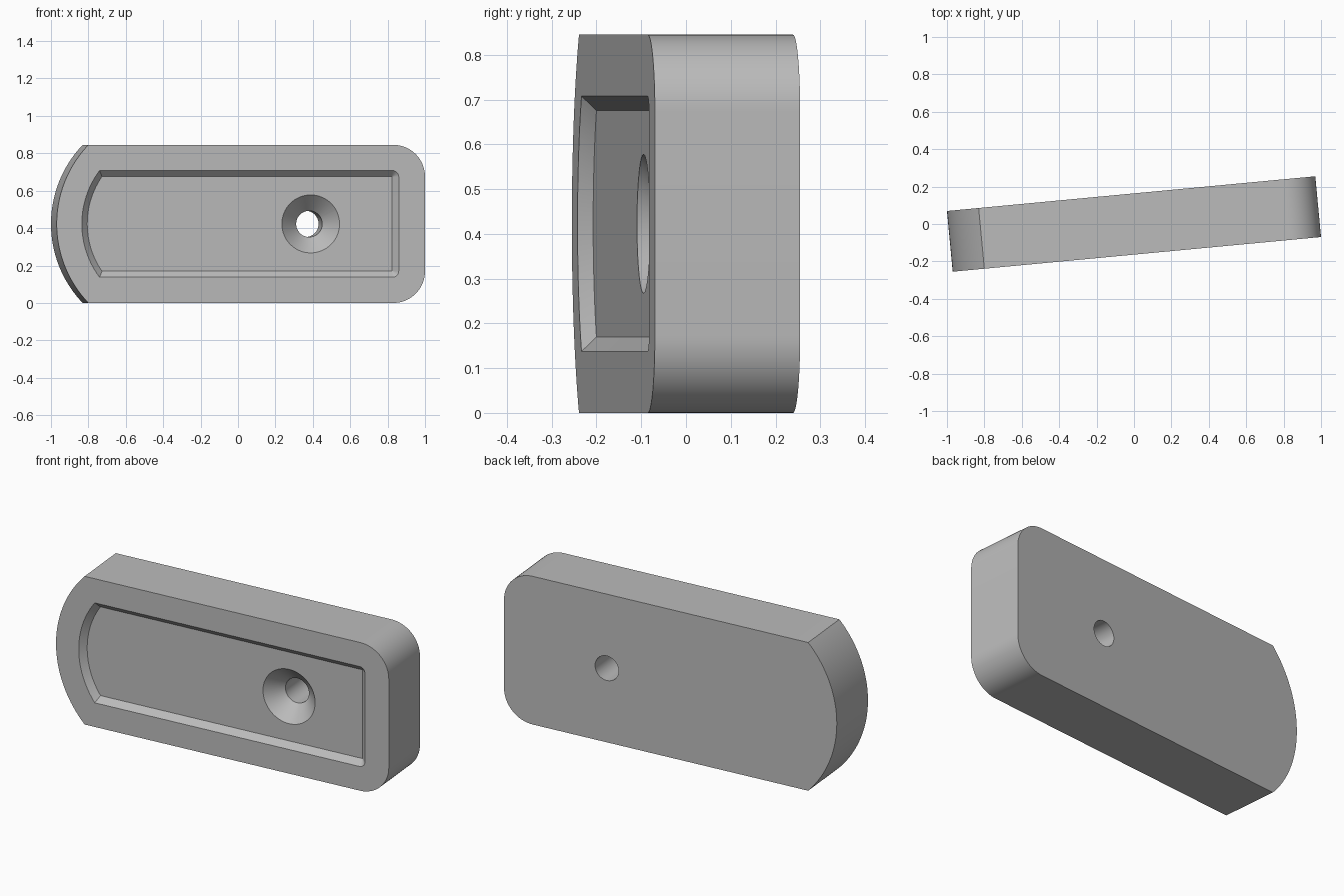
import bpy, bmesh
from math import sin, cos, asin, pi, radians
from mathutils import Matrix

if "Cube" in bpy.data.objects:
    bpy.data.objects.remove(bpy.data.objects["Cube"])

HEIGHT, THICK = 0.845, 0.326
FRONT = -THICK / 2
FLOOR = FRONT + 0.032
ARC_X = -0.379                      # centre shared by the rounded ends
PLACE = Matrix.Translation((0, 0, HEIGHT / 2)) @ Matrix.Rotation(radians(5.38), 4, 'Z')


def arc(cx, cz, r, start, end, steps):
    return [(cx + r * cos(start + (end - start) * i / steps),
             cz + r * sin(start + (end - start) * i / steps)) for i in range(steps + 1)]


def plate_outline(half, bow, right, corner):
    """Bowed left end, straight sides, rounded right corners."""
    a = asin(half / bow)
    return (arc(ARC_X, 0, bow, pi - a, pi + a, 48)
            + arc(right - corner, corner - half, corner, -pi / 2, 0, 16)
            + arc(right - corner, half - corner, corner, 0, pi / 2, 16))


def loft(name, rings):
    """Closed solid through matching outlines, each a (depth, points) pair."""
    bm = bmesh.new()
    loops = [[bm.verts.new((x, y, z)) for x, z in pts] for y, pts in rings]
    n = len(loops[0])
    for a, b in zip(loops, loops[1:]):
        for i in range(n):
            bm.faces.new((a[i], a[(i + 1) % n], b[(i + 1) % n], b[i]))
    bm.faces.new(loops[0])
    bm.faces.new(loops[-1])
    bmesh.ops.recalc_face_normals(bm, faces=bm.faces)
    mesh = bpy.data.meshes.new(name)
    bm.to_mesh(mesh)
    bm.free()
    ob = bpy.data.objects.new(name, mesh)
    bpy.context.collection.objects.link(ob)
    ob.matrix_world = PLACE
    return ob


def cut(target, cutter):
    cutter.hide_render = True
    mod = target.modifiers.new(cutter.name, 'BOOLEAN')
    mod.operation, mod.solver, mod.object = 'DIFFERENCE', 'EXACT', cutter
    bpy.context.view_layer.objects.active = target
    bpy.ops.object.modifier_apply(modifier=mod.name)
    bpy.data.objects.remove(cutter)


# Plate body
outline = plate_outline(HEIGHT / 2, 0.61, 0.989, 0.17)
plate = loft("plate", [(FRONT, outline), (-FRONT, outline)])

# Shallow recess with sloped walls
def recess_outline(inset):
    return plate_outline(0.285 - inset, 0.475 - inset, 0.848 - inset, 0.034 - inset)

cut(plate, loft("recess_cutter", [(FRONT - 0.01, recess_outline(-0.01)),
                                  (FLOOR, recess_outline(0.032))]))

# Countersunk screw hole
def circle(r):
    return arc(0.378, 0, r, 0, 2 * pi, 64)[:-1]

cut(plate, loft("screw_hole_cutter", [(FLOOR - 0.01, circle(0.165)),
                                      (FLOOR + 0.085, circle(0.07)),
                                      (0.2, circle(0.07))]))

# Grey finish
grey = bpy.data.materials.new("grey")
grey.use_nodes = True
colour = (0.5, 0.5, 0.5, 1)
grey.diffuse_color = colour
grey.node_tree.nodes["Principled BSDF"].inputs["Base Color"].default_value = colour
plate.data.materials.clear()
plate.data.materials.append(grey)

# Smooth curves, crisp edges
bpy.ops.object.select_all(action='DESELECT')
plate.select_set(True)
bpy.context.view_layer.objects.active = plate
bpy.ops.object.shade_smooth_by_angle(angle=radians(30))
